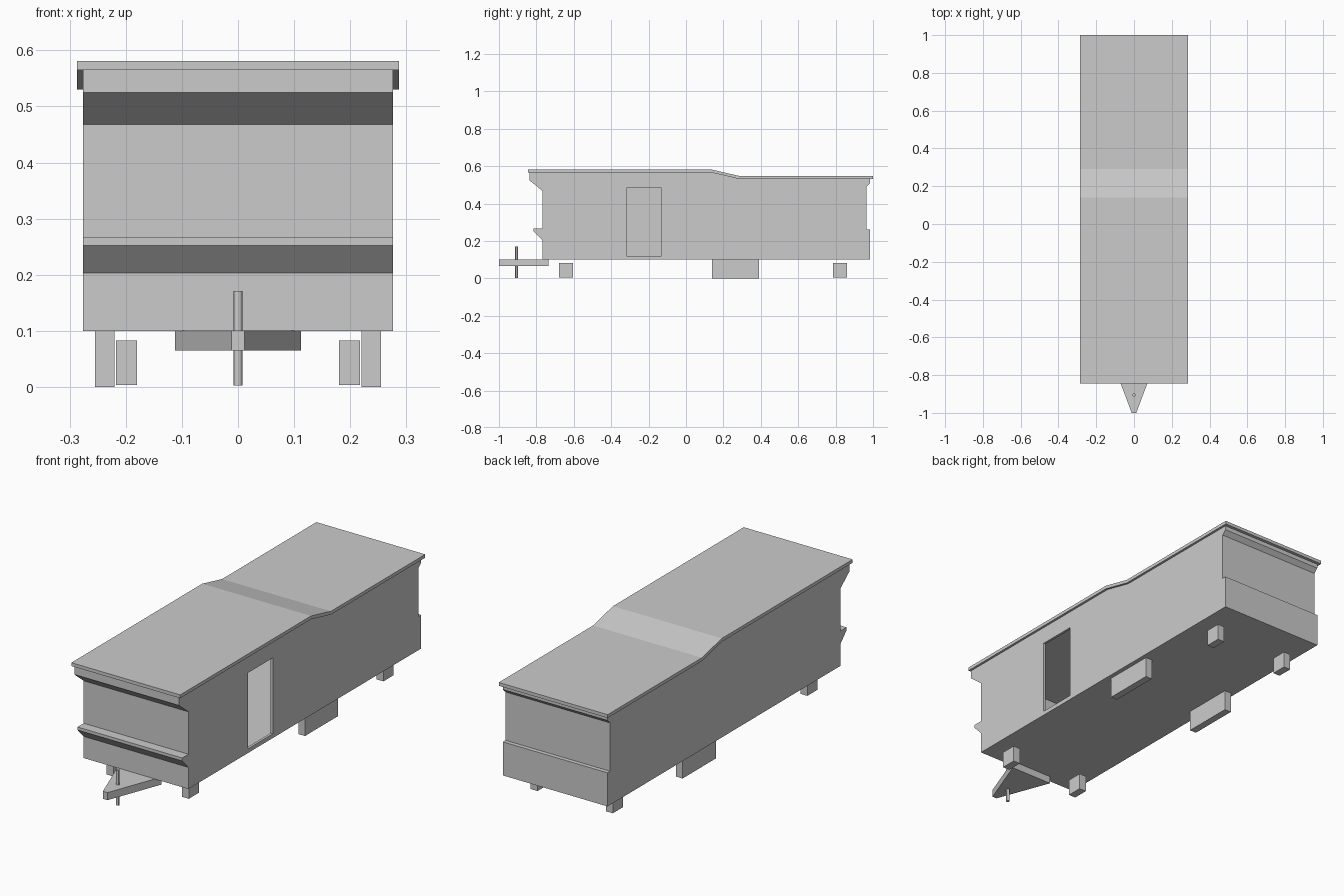
import bpy
import bmesh

old = bpy.data.objects.get("Cube")
if old:
    bpy.data.objects.remove(old, do_unlink=True)

grey = bpy.data.materials.new("plain_grey")
grey.use_nodes = True
grey.diffuse_color = (0.6, 0.6, 0.6, 1)
grey.node_tree.nodes["Principled BSDF"].inputs["Base Color"].default_value = (0.6, 0.6, 0.6, 1)


def prism(name, points, offset):
    """Extrude a closed polygon of 3D points along an offset vector."""
    bm = bmesh.new()
    face = bm.faces.new([bm.verts.new(p) for p in points])
    moved = bmesh.ops.extrude_face_region(bm, geom=[face])["geom"]
    verts = [g for g in moved if isinstance(g, bmesh.types.BMVert)]
    bmesh.ops.translate(bm, verts=verts, vec=offset)
    bmesh.ops.recalc_face_normals(bm, faces=bm.faces)
    mesh = bpy.data.meshes.new(name)
    bm.to_mesh(mesh)
    bm.free()
    mesh.materials.append(grey)
    obj = bpy.data.objects.new(name, mesh)
    bpy.context.collection.objects.link(obj)
    return obj


def side_profile(name, profile, half_width):
    return prism(name, [(-half_width, y, z) for y, z in profile], (2 * half_width, 0, 0))


def box(name, x, y, z):
    base = [(x[0], y[0], z[0]), (x[1], y[0], z[0]), (x[1], y[1], z[0]), (x[0], y[1], z[0])]
    return prism(name, base, (0, 0, z[1] - z[0]))


def cut(target, cutter):
    cutter.hide_render = True
    mod = target.modifiers.new("cut", 'BOOLEAN')
    mod.operation = 'DIFFERENCE'
    mod.solver = 'EXACT'
    mod.object = cutter
    bpy.context.view_layer.objects.active = target
    bpy.ops.object.modifier_apply(modifier=mod.name)
    bpy.data.objects.remove(cutter, do_unlink=True)


# Body shell: stepped front and back ends, dropped rear roofline
body = side_profile("body", [
    (-0.768, 0.1), (-0.768, 0.203), (-0.815, 0.252), (-0.815, 0.266),
    (-0.768, 0.266), (-0.768, 0.468), (-0.838, 0.525), (-0.838, 0.566),
    (0.14, 0.566), (0.29, 0.531), (0.985, 0.531), (0.985, 0.51),
    (0.965, 0.49), (0.965, 0.26), (0.985, 0.26), (0.985, 0.1)], 0.276)

# Hollow room and open doorway on the left wall
cut(body, box("room_cutter", (-0.264, 0.264), (-0.756, 0.953), (0.112, 0.519)))
cut(body, box("door_cutter", (0.2, 0.3), (-0.319, -0.131), (0.12, 0.482)))

# Overhanging roof sheet
side_profile("roof", [
    (-0.845, 0.565), (0.14, 0.565), (0.29, 0.53), (1.0, 0.53),
    (1.0, 0.546), (0.29, 0.546), (0.14, 0.581), (-0.845, 0.581)], 0.287)

# Wheel blocks and corner supports, one of each per side
for side, s in (("left", 1), ("right", -1)):
    box(f"{side}_wheel_block", sorted((s * 0.22, s * 0.255)), (0.14, 0.39), (0, 0.101))
    for end, y in (("front", -0.642), ("rear", 0.823)):
        box(f"{end}_{side}_support", sorted((s * 0.18, s * 0.217)),
            (y - 0.038, y + 0.038), (0.004, 0.083))

# Tapered tow hitch
prism("tow_hitch", [(-0.112, -0.735, 0.065), (-0.012, -1, 0.065),
                    (0.012, -1, 0.065), (0.112, -0.735, 0.065)], (0, 0, 0.036))

# Hitch jack post
bpy.ops.mesh.primitive_cylinder_add(vertices=12, radius=0.008, depth=0.168,
                                    location=(0, -0.905, 0.087))
post = bpy.context.object
post.name = "hitch_jack_post"
post.data.materials.append(grey)
bpy.ops.object.shade_smooth_by_angle()
